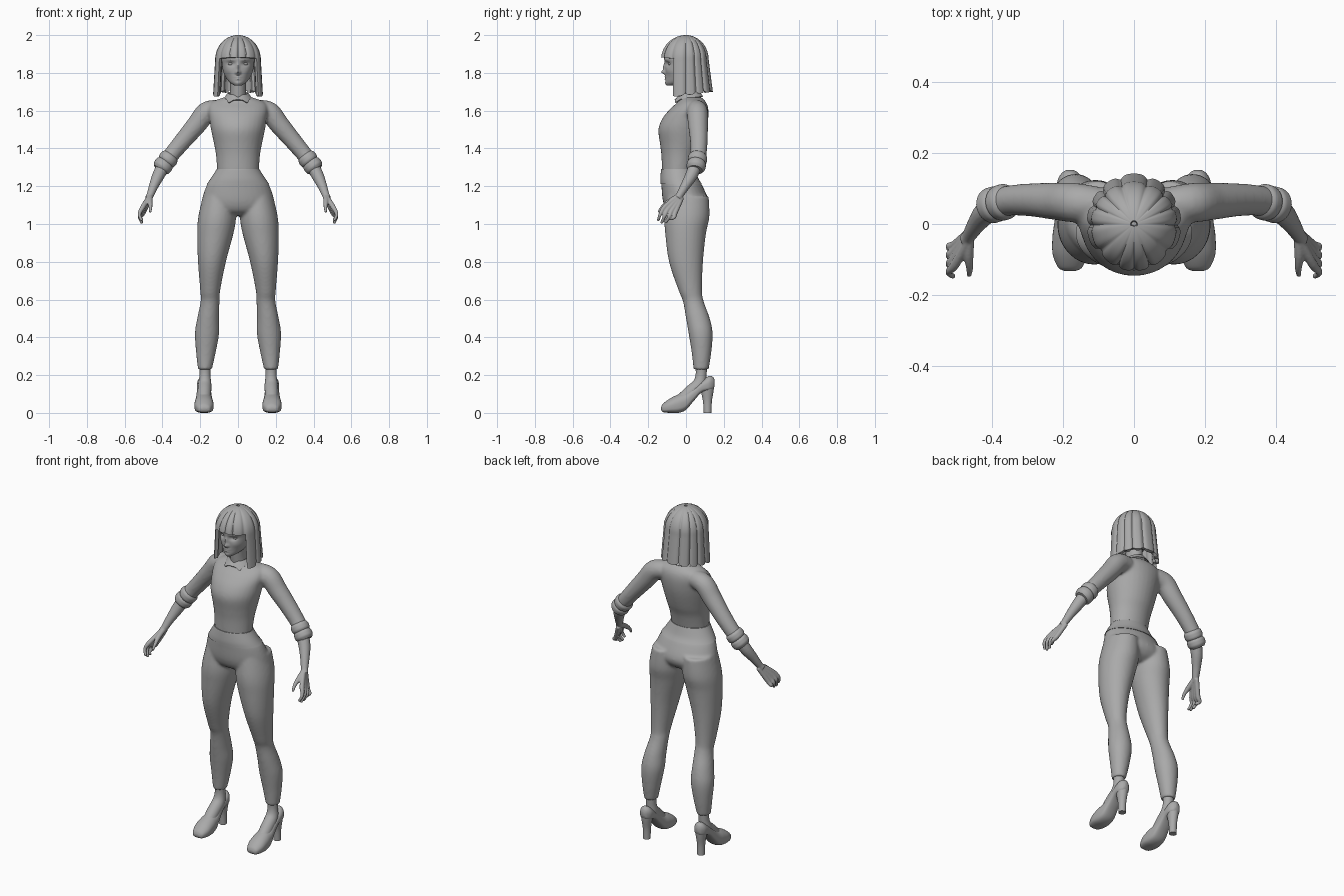
import bpy
import bmesh
from math import sin, cos, pi, exp, sqrt
from mathutils import Vector

default_cube = bpy.data.objects.get("Cube")
if default_cube:
    bpy.data.objects.remove(default_cube)

# single clay colour
clay = bpy.data.materials.new("clay_grey")
clay.use_nodes = True
clay.diffuse_color = (0.4, 0.4, 0.4, 1)
clay.node_tree.nodes["Principled BSDF"].inputs["Base Color"].default_value = clay.diffuse_color

SIDES = (1, -1)


def smooth_path(rows, steps=6):
    """Catmull-Rom interpolation through rows of equal length."""
    pts = [Vector(r) for r in rows]
    result = []
    for i in range(len(pts) - 1):
        a, b, c = pts[max(i - 1, 0)], pts[i], pts[i + 1]
        d = pts[min(i + 2, len(pts) - 1)]
        for k in range(steps):
            t = k / steps
            result.append(b + (c - a) * (t / 2) + (a * 2 - b * 5 + c * 4 - d) * (t * t / 2)
                          + (b * 3 - a - c * 3 + d) * (t ** 3 / 2))
    return result + [pts[-1]]


def skin(bm, rings, closed=True, caps=True):
    """Bridge successive rings of points with quads."""
    loops = [[bm.verts.new(p) for p in ring] for ring in rings]
    count = len(loops[0])
    for low, high in zip(loops, loops[1:]):
        for j in range(count if closed else count - 1):
            k = (j + 1) % count
            bm.faces.new((low[j], low[k], high[k], high[j]))
    if caps:
        bm.faces.new(loops[0])
        bm.faces.new(loops[-1])


def angles(sides):
    return [2 * pi * j / sides for j in range(sides)]


def loft(bm, rows, side=1, sides=32, grow=0.0):
    """Elliptical sections stacked in z: height, centre x, half width, front y, back y."""
    rings = []
    for z, cx, rx, front, back in map(tuple, smooth_path([Vector(r) for r in rows])):
        cy, ry = (front + back) / 2, (back - front) / 2
        rings.append([Vector((side * cx + (rx + grow) * sin(a), cy - (ry + grow) * cos(a), z))
                      for a in angles(sides)])
    skin(bm, rings)


def tube(bm, rows, side=1, sides=16, steps=5):
    """Round tube along points of x, y, z, radius."""
    path = smooth_path(rows, steps)
    rings = []
    for i, p in enumerate(path):
        along = (path[min(i + 1, len(path) - 1)] - path[max(i - 1, 0)]).to_3d().normalized()
        u = along.cross(Vector((0, 1, 0.2))).normalized()
        v = along.cross(u)
        rings.append([p.to_3d() + (u * cos(a) + v * sin(a)) * p.w for a in angles(sides)])
    for ring in rings:
        for q in ring:
            q.x *= side
    skin(bm, rings)


def finish(name, bm, voxel=0, relax=0, thickness=0):
    """Turn the mesh into an object, optionally fusing its shells."""
    bmesh.ops.recalc_face_normals(bm, faces=bm.faces)
    mesh = bpy.data.meshes.new(name)
    bm.to_mesh(mesh)
    bm.free()
    mesh.materials.append(clay)
    obj = bpy.data.objects.new(name, mesh)
    bpy.context.collection.objects.link(obj)
    bpy.ops.object.select_all(action='DESELECT')
    bpy.context.view_layer.objects.active = obj
    obj.select_set(True)
    if voxel:
        fuse = obj.modifiers.new("fuse", 'REMESH')
        fuse.mode, fuse.voxel_size = 'VOXEL', voxel
    if relax:
        soften = obj.modifiers.new("soften", 'SMOOTH')
        soften.factor, soften.iterations = 0.5, relax
    if thickness:
        shell = obj.modifiers.new("shell", 'SOLIDIFY')
        shell.thickness, shell.offset = thickness, -1
    for mod in list(obj.modifiers):
        bpy.ops.object.modifier_apply(modifier=mod.name)
    bpy.ops.object.shade_smooth_by_angle(angle=0.8)
    return obj


# trousers: hips fused with both legs
hips = [(1.285, 0, .112, -.128, .045), (1.24, 0, .141, -.132, .062), (1.2, 0, .168, -.13, .088),
        (1.12, 0, .193, -.122, .12), (1.07, 0, .19, -.1, .1), (1.045, 0, .13, -.06, .06)]
leg = [(1.15, .1, .085, -.1, .12), (1.04, .11, .1, -.114, .124), (.95, .12, .096, -.11, .106),
       (.8, .138, .074, -.09, .09), (.65, .147, .053, -.04, .085), (.59, .148, .05, -.016, .094),
       (.5, .158, .058, 0, .126), (.42, .164, .064, .014, .141), (.32, .17, .052, .03, .134),
       (.23, .175, .037, .04, .12)]
bm = bmesh.new()
loft(bm, hips)
for side in SIDES:
    loft(bm, leg, side)
finish("trousers", bm, voxel=0.008, relax=6)

# waistband
bm = bmesh.new()
loft(bm, [(1.291, 0, .11, -.126, .043)] + hips[:2] + [(1.212, 0, .16, -.131, .08)], sides=48, grow=0.004)
finish("waistband", bm)

# blouse: torso fused with both sleeves
torso = [(1.275, 0, .11, -.127, .042), (1.36, 0, .116, -.13, .062), (1.42, 0, .126, -.137, .085),
         (1.5, 0, .143, -.146, .108), (1.56, 0, .152, -.124, .118), (1.61, 0, .158, -.083, .118),
         (1.645, 0, .14, -.045, .106), (1.672, 0, .07, -.03, .08)]
sleeve = [(.1, .055, 1.608, .05), (.165, .06, 1.592, .056), (.22, .064, 1.525, .053),
          (.29, .068, 1.442, .047), (.35, .066, 1.37, .043), (.39, .055, 1.318, .043)]
bm = bmesh.new()
loft(bm, torso)
for side in SIDES:
    tube(bm, sleeve, side)
finish("blouse", bm, voxel=0.008, relax=5)

# rolled cuffs, two soft bands on each arm
bm = bmesh.new()
for side in SIDES:
    for shift in (0, 1):
        start = Vector((.352, .066, 1.366)) + Vector((.026, -.007, -.034)) * shift
        step = Vector((.009, -.0025, -.0115))
        tube(bm, [(*(start + step * k), r) for k, r in enumerate((.038, .049, .051, .049, .038))],
             side, sides=28)
finish("sleeve_cuffs", bm)

# forearms with hands: each finger runs from the wrist through its knuckle
for side, label in zip(SIDES, ("left", "right")):
    bm = bmesh.new()
    tube(bm, [(.385, .055, 1.325, .035), (.42, .03, 1.26, .033), (.447, -.005, 1.2, .025),
              (.464, -.032, 1.155, .02), (.475, -.045, 1.135, .019)], side)
    for i, (drop, reach) in enumerate(((.005, .148), (-.008, .13), (-.005, .108), (.014, .088))):
        y = -.112 + .018 * i
        tube(bm, [(.464, -.04 + .006 * i, 1.152 - .004 * i, .013), (.503, y, 1.091 - .011 * i, .0135),
                  (.522, y - .024 + .006 * i, 1.052 - .006 * i, .0095),
                  (.508, -reach, 1.012 + drop, .0075)], side, sides=10)
    tube(bm, [(.464, -.045, 1.145, .014), (.466, -.09, 1.118, .014), (.463, -.125, 1.09, .01),
              (.465, -.145, 1.062, .007)], side, sides=10)
    finish(label + "_arm_and_hand", bm, voxel=0.0035, relax=4)

# neck
bm = bmesh.new()
loft(bm, [(1.63, 0, .055, -.035, .075), (1.69, 0, .042, -.045, .055), (1.78, 0, .043, -.055, .05)])
finish("neck", bm)

# collar with two front points
bm = bmesh.new()
rows = []
for radius, height, droop in ((.046, 1.698, 0), (.054, 1.703, .1), (.074, 1.676, 1)):
    ring = []
    for a in angles(64):
        turn = min(a, 2 * pi - a)
        point = exp(-((turn - .62) / .22) ** 2) * droop
        slit = exp(-(turn / .25) ** 2)
        r = radius + .012 * point
        ring.append(Vector((r * sin(a), .015 - r * 1.02 * cos(a),
                            height - .018 * (1 + cos(a)) / 2 - .016 * point - .012 * slit * (1 - droop))))
    rows.append(ring)
skin(bm, rows, caps=False)
finish("collar", bm, thickness=0.005)

# head: smooth skull with the features pushed into its front
bm = bmesh.new()
loft(bm, [(1.732, 0, .016, -.1, -.06), (1.748, 0, .042, -.107, .0), (1.775, 0, .064, -.108, .06),
          (1.81, 0, .079, -.11, .085), (1.85, 0, .085, -.112, .095), (1.89, 0, .087, -.113, .095),
          (1.95, 0, .068, -.08, .075), (1.975, 0, .03, -.04, .04)], sides=128)
nose, bridge, upper_lip, lower_lip = (0, 1.804, .011, .011, .02), (0, 1.83, .008, .02, .01), \
    (0, 1.778, .018, .004, .006), (0, 1.767, .014, .005, .006)
socket, cheek, nostril, brow = (.037, 1.848, .019, .011, -.013), (.05, 1.81, .02, .018, .004), \
    (.011, 1.8, .006, .006, .006), (.04, 1.87, .022, .006, .004)
chin, crease = (0, 1.745, .014, .01, .004), (0, 1.7725, .022, .002, -.004)
for v in bm.verts:
    if v.co.y < -.03:
        push = 0
        for x, z, wide, tall, amount in (nose, bridge, upper_lip, lower_lip, socket, cheek,
                                         nostril, brow, chin, crease):
            push += amount * exp(-((abs(v.co.x) - x) / wide) ** 2 - ((v.co.z - z) / tall) ** 2)
        v.co.y -= push
finish("head", bm)

# almond shaped eyes
bm = bmesh.new()
for side in SIDES:
    made = bmesh.ops.create_uvsphere(bm, u_segments=20, v_segments=12, radius=.014)["verts"]
    bmesh.ops.scale(bm, vec=(1.15, .8, .6), verts=made)
    bmesh.ops.translate(bm, vec=(.037 * side, -.083, 1.848), verts=made)
finish("eyes", bm)


# hair: grooved dome, cut high over the face and long elsewhere
def hair_point(a, z):
    dome = sqrt(max(0, 1 - max(0, (z - 1.87) / .13) ** 2))
    below = max(0, 1.87 - z)
    back = .133 if cos(a) > 0 else .12 + .13 * below
    lock = 1 - .075 * (1 - abs(sin(a * 6.5 + .6 * sin(a * 3)))) ** 2
    return Vector(((.122 + .06 * below) * dome * lock * sin(a), -back * dome * lock * cos(a), z))


def hair_sheet(name, start, end, columns, bottom):
    bm = bmesh.new()
    turns = [start + (end - start) * j / columns for j in range(columns + 1)]
    skin(bm, [[hair_point(a, 2 - (2 - bottom(a)) * max(t / 30, .02) ** 1.7) for a in turns]
              for t in range(31)], closed=False, caps=False)
    bmesh.ops.remove_doubles(bm, verts=bm.verts, dist=0.0005)
    finish(name, bm, thickness=0.02)


def bob_hem(a):
    scallop = .014 * (1 - abs(sin(a * 6.5 + .6 * sin(a * 3)))) ** 2
    return 1.682 - .018 * cos(a) + scallop


hair_sheet("fringe", -1.05, 1.05, 48, lambda a: 1.882 - .006 * a * a)
hair_sheet("bob_hair", 1.0, 2 * pi - 1.0, 140, bob_hem)
bm = bmesh.new()
skin(bm, [[hair_point(a, z) * .98 + Vector((0, 0, .035)) for a in angles(40)] for z in (1.9, 1.94, 1.963)])
finish("hair_crown", bm)

# feet and heeled shoes: shoe sections run from toe to heel
shoe = [(-.132, .03, .016, .016), (-.122, .048, .004, .034), (-.085, .076, 0, .049),
        (-.04, .098, 0, .05), (0, .112, .016, .045), (.04, .14, .062, .039), (.08, .168, .105, .037),
        (.12, .195, .115, .036), (.143, .19, .125, .024), (.152, .172, .145, .01)]
for side, label in zip(SIDES, ("left", "right")):
    bm = bmesh.new()
    tube(bm, [(.175, .08, .26, .031), (.175, .08, .2, .029), (.176, .068, .15, .035),
              (.178, .025, .11, .036), (.18, -.03, .06, .034)], side, sides=24)
    finish(label + "_foot", bm)
    bm = bmesh.new()
    rings = []
    for y, top, low, half in map(tuple, smooth_path([Vector(s) for s in shoe])):
        mid, tall = (top + low) / 2, (top - low) / 2
        rings.append([Vector((side * .18 + half * sin(a), y,
                              mid + tall * (cos(a) if cos(a) > 0 else -abs(cos(a)) ** .45)))
                      for a in angles(32)])
    skin(bm, rings)
    finish(label + "_shoe", bm)
    bm = bmesh.new()
    loft(bm, [(0, .18, .021, .094, .135), (.06, .18, .022, .09, .137), (.11, .18, .028, .08, .145),
              (.15, .18, .034, .075, .15)], side)
    finish(label + "_heel", bm)
